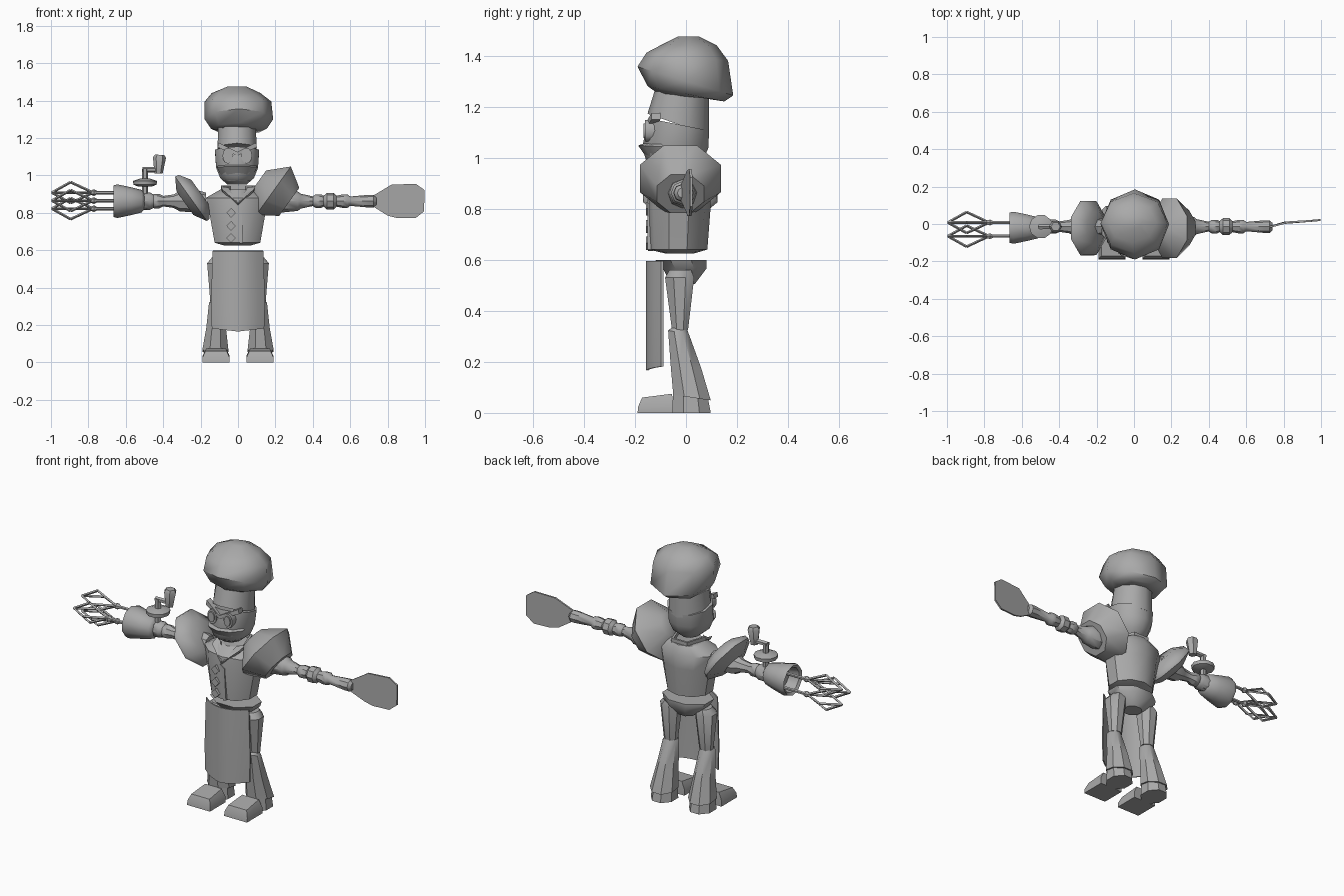
import bpy, bmesh, math
from mathutils import Vector as V

grey = bpy.data.materials.new("plain_grey")
grey.diffuse_color = (0.4, 0.4, 0.4, 1)


def finish(name, bm, angle=40):
    bmesh.ops.recalc_face_normals(bm, faces=bm.faces)
    me = bpy.data.meshes.new(name)
    bm.to_mesh(me)
    bm.free()
    ob = bpy.data.objects.new(name, me)
    bpy.context.collection.objects.link(ob)
    me.materials.append(grey)
    bpy.ops.object.select_all(action='DESELECT')
    ob.select_set(True)
    bpy.context.view_layer.objects.active = ob
    bpy.ops.object.shade_smooth_by_angle(angle=math.radians(angle))
    return ob


def skin(name, rings, angle=40):
    """Closed skin through rings of points."""
    bm = bmesh.new()
    rs = [[bm.verts.new(p) for p in r] for r in rings]
    n = len(rs[0])
    for a, b in zip(rs, rs[1:]):
        for i in range(n):
            j = (i + 1) % n
            bm.faces.new((a[i], a[j], b[j], b[i]))
    bm.faces.new(rs[0])
    bm.faces.new(rs[-1])
    return finish(name, bm, angle)


def stack(name, levels, n=8, tilt=0, angle=40, off=0.5):
    """Upright form from levels (x, y_front, y_back, z, half_width[, tilt])."""
    rings = []
    for lv in levels:
        x, y0, y1, z, w = lv[:5]
        t = lv[5] if len(lv) > 5 else tilt
        k = 1 / math.cos(math.pi / n) if off else 1
        ring = []
        for i in range(n):
            a = 2 * math.pi * (i + off) / n
            dy = (y1 - y0) / 2 * math.sin(a) * k
            ring.append((x + w * math.cos(a) * k, (y0 + y1) / 2 + dy, z + t * dy))
        rings.append(ring)
    return skin(name, rings, angle)


def rod(name, start, axis, prof, n=8, angle=40, off=0.0):
    """Turned form: prof is (distance, radius) along axis."""
    axis = V(axis).normalized()
    u = axis.cross(V((0, 1, 0)) if abs(axis.y) < .9 else V((1, 0, 0))).normalized()
    v = axis.cross(u)
    rings = []
    for s, r in prof:
        c = V(start) + axis * s
        rings.append([c + r * (u * math.cos(a) + v * math.sin(a))
                      for a in (2 * math.pi * (i + off) / n for i in range(n))])
    return skin(name, rings, angle)


def bar(name, a, b, r, n=4):
    d = V(b) - V(a)
    return rod(name, a, d, [(0, r), (d.length, r)], n)


def plate(name, pts, thick):
    """Polygon thickened along the vector thick."""
    return skin(name, [pts, [V(p) + V(thick) for p in pts]], 30)


# hat: band and puffed crown
stack("hat_band", [(-.005, -.145, .085, 1.13, .105, -.35), (-.005, -.115, .085, 1.27, .10, 0)], 10)
stack("hat_crown", [(0, -.11, .10, 1.24, .10, -.1), (.005, -.15, .15, 1.25, .15, -.2),
                    (.005, -.19, .185, 1.30, .183, -.3), (.0, -.155, .165, 1.395, .178, -.1),
                    (-.01, -.10, .12, 1.44, .13, 0), (-.005, -.03, .05, 1.475, .05, 0)], 8, 0, 50, 0)

# head, mask rim and jaw
stack("head", [(-.005, -.10, .02, .95, .05), (-.005, -.15, .06, .985, .09),
               (-.005, -.165, .082, 1.04, .112), (-.005, -.142, .084, 1.13, .118, -.2)], 10)
stack("jaw", [(-.005, -.13, 0, .97, .07), (-.005, -.182, .03, 1.042, .108, -.05),
              (-.005, -.15, .03, 1.055, .10, -.05)], 10)

# eyes and angry brows
for s in (-1, 1):
    cx = -.004 + s * .05
    for nm, r, y0, y1 in (("eye_rim", 1, -.16, -.12), ("eye", .68, -.167, -.12)):
        skin(nm, [[(cx + r * .029 * math.cos(a), y, 1.105 + r * .042 * math.sin(a))
                   for a in (2 * math.pi * i / 12 for i in range(12))] for y in (y0, y1)])
    plate("brow", [(-.004, -.165, 1.105), (-.004, -.165, 1.125), (-.004 + s * .10, -.135, 1.175),
                   (-.004 + s * .105, -.135, 1.15)], (0, .035, 0))

# torso with coat flap, buttons and collar
stack("torso", [(-.003, -.08, .03, .625, .07), (-.003, -.14, .078, .64, .122),
                (-.003, -.145, .09, .80, .15), (-.003, -.135, .092, .88, .168),
                (-.003, -.09, .07, .925, .09)], 10)
plate("coat_flap", [(-.01, -.15, .84), (.018, -.15, .82), (.028, -.15, .64), (.01, -.148, .635)], (0, .02, 0))
for z in (.80, .73, .665):
    plate("button", [(-.062, -.156, z), (-.037, -.156, z - .026), (-.012, -.156, z), (-.037, -.156, z + .026)],
          (0, .025, 0))
for s in (-1, 1):
    plate("lapel", [(.0, -.155, .85), (s * .085, -.115, .925), (s * .09, -.06, .94), (s * .05, -.085, .935)],
          (0, .012, -.012))
    plate("collar", [(s * .09, -.06, .925), (s * .09, -.06, .945), (s * .05, .06, .945), (s * .05, .06, .92)],
          (-s * .012, 0, 0))
plate("collar_back", [(-.05, .05, .92), (.05, .05, .92), (.05, .05, .945), (-.05, .05, .945)], (0, .012, 0))

# pelvis and curved apron
stack("pelvis", [(0, -.06, .035, .505, .05), (0, -.09, .08, .565, .12), (0, -.12, .08, .598, .135)], 8)
arc = [(-.14 + .28 * i / 8, -.157 + .06 * abs(i / 4 - 1) ** 2) for i in range(9)]
loop = [(x, y) for x, y in arc] + [(x, y + .008) for x, y in reversed(arc)]
skin("apron", [[(x * k, y, z + dz * abs(x)) for x, y in loop]
               for z, k, dz in ((.165, 1, .12), (.32, 1.03, 0), (.595, .97, 0))])

# legs with boots
for s in (-1, 1):
    stack("thigh", [(s * .112, -.055, .008, .325, .036), (s * .11, -.082, .032, .53, .055),
                    (s * .10, -.065, .02, .56, .04)], 8)
    stack("shin", [(s * .121, -.05, .097, .06, .07, -.15), (s * .117, -.06, .06, .18, .053, -.1),
                   (s * .115, -.07, .012, .315, .04, -.2), (s * .115, -.05, 0, .338, .025, 0)], 8)
    stack("heel", [(s * .121, -.055, .097, 0, .065), (s * .121, -.05, .085, .07, .06, -.1)], 8)
    x0, x1 = s * .045, s * .19
    skin("toe", [[(x0, -.19, 0), (x1, -.19, 0), (x1, -.05, 0), (x0, -.05, 0)],
                 [(x0, -.187, .025), (x1, -.187, .025), (x1, -.05, .035), (x0, -.05, .035)],
                 [(x0 + s * .015, -.172, .06), (x1 - s * .015, -.172, .06),
                  (x1 - s * .02, -.055, .075), (x0 + s * .02, -.055, .075)]])

# shoulder pads: faceted domes leaning outward
rod("shoulder_pad_left", (.499, -.022, .697), (.81, 0, -.58),
    [(-.475, .07), (-.38, .172), (-.277, .10)], 8, 50, .5)
rod("shoulder_pad_right", (-.499, -.022, .697), (-.81, 0, -.58),
    [(-.365, .09), (-.325, .155), (-.305, .158), (-.265, .085)], 8, 50, .5)

# left arm ending in a spatula
AY, AZ = -.014, .862
rod("left_upper_arm", (0, AY, AZ), (1, 0, 0), [(.18, .05), (.24, .06), (.32, .052), (.335, .04), (.40, .026),
                                              (.415, .036), (.445, .036), (.46, .028)], 8)
rod("left_elbow", (0, AY, AZ), (1, 0, 0), [(.455, .026), (.475, .045), (.51, .045), (.53, .026)], 8)
rod("left_forearm", (0, AY, AZ), (1, 0, 0), [(.52, .028), (.56, .036), (.585, .036), (.60, .025),
                                            (.70, .034), (.725, .034), (.74, .02)], 8)
plate("spatula", [(.72, -.022, .835), (.80, .002, .785), (.85, .004, .772), (.95, .012, .772), (.995, .016, .808),
                  (.997, .016, .922), (.95, .012, .955), (.82, .004, .95), (.72, -.022, .89)], (0, .01, 0))

# right arm and mixer cup
rod("right_upper_arm", (0, AY, AZ), (-1, 0, 0), [(.17, .045), (.22, .06), (.31, .055), (.345, .036), (.40, .028),
                                                (.42, .038), (.45, .038), (.465, .026)], 8)
rod("right_wrist", (0, AY, AZ), (-1, 0, 0), [(.45, .035), (.47, .046), (.52, .046)], 8)
rod("mixer_cup", (0, -.02, AZ), (-1, 0, 0), [(.50, .04), (.515, .06), (.57, .074), (.645, .09),
                                            (.665, .085), (.655, .07), (.60, .055)], 10)

# crank on the wrist
bar("crank_post", (-.497, AY, .82), (-.497, AY, 1.035), .017, 6)
rod("crank_disc", (-.497, AY, .94), (0, 0, 1), [(0, .035), (.01, .062), (.03, .064), (.042, .03)], 10)
bar("crank_arm", (-.51, AY, 1.03), (-.41, AY, 1.03), .014, 6)
rod("crank_handle", (-.425, AY, 1.01), (.06, 0, 1), [(0, .022), (.015, .024), (.085, .035), (.10, .025)], 6)

# three beaters, each a rod with four bent wires
for y, z in ((.008, .908), (.008, .822), (-.065, .865)):
    bar("beater_rod", (-.60, y, z), (-.79, y, z), .009, 6)
    rod("beater_collar", (-.755, y, z), (-1, 0, 0), [(0, .01), (.015, .018), (.04, .008)], 6)
    for dy, dz in ((.056, 0), (-.056, 0), (0, .056), (0, -.056)):
        mid = (-.895, y + dy, z + dz)
        bar("beater_wire_inner", (-.775, y, z), mid, .007)
        bar("beater_wire_outer", mid, (-.995, y, z), .007)
